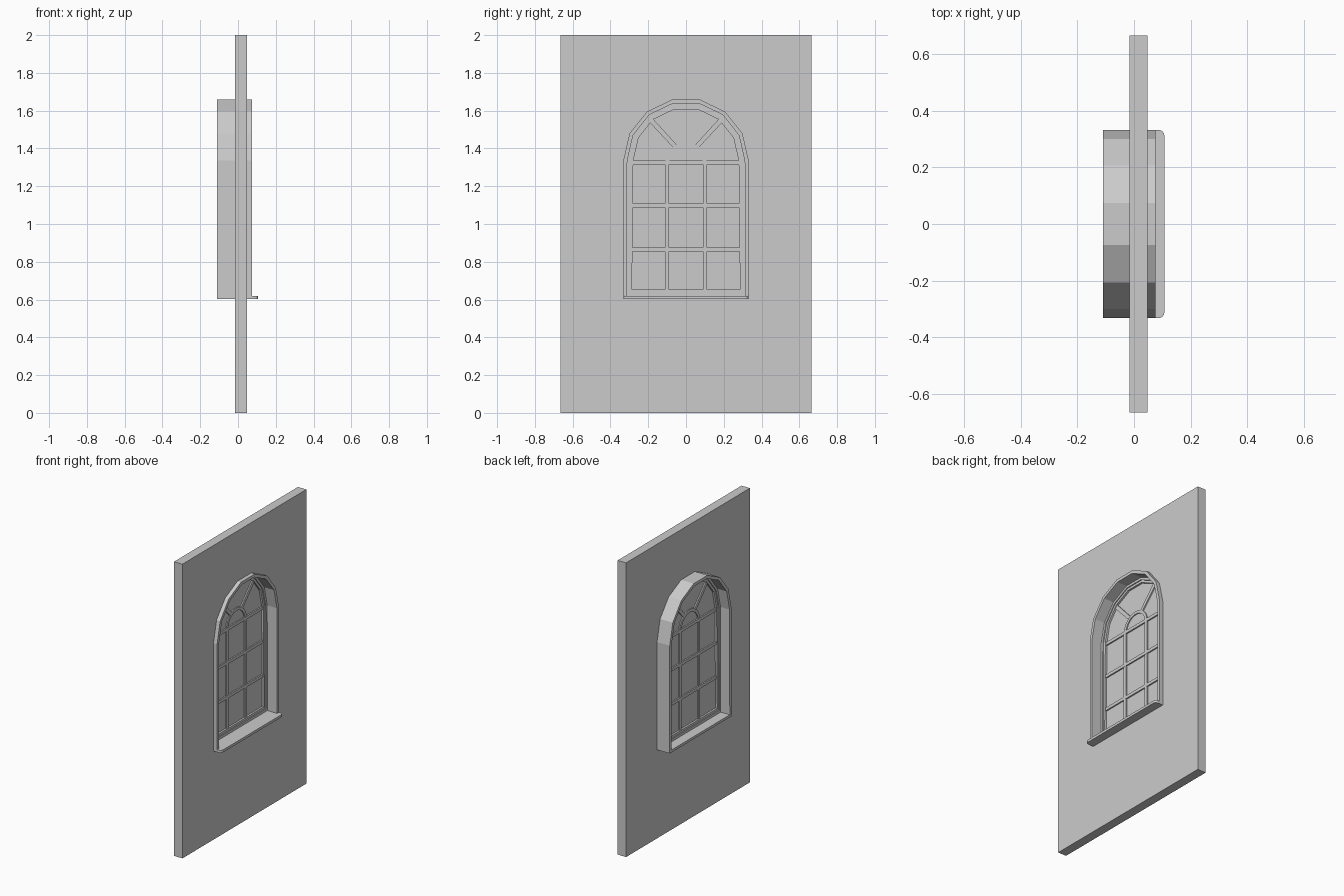
import bpy, bmesh
from math import sin, cos, pi

if "Cube" in bpy.data.objects:
    bpy.data.objects.remove(bpy.data.objects["Cube"])

ZC = 1.335          # spring line of the arch


def finish(name, bm):
    bmesh.ops.recalc_face_normals(bm, faces=bm.faces)
    me = bpy.data.meshes.new(name)
    bm.to_mesh(me)
    bm.free()
    ob = bpy.data.objects.new(name, me)
    bpy.context.collection.objects.link(ob)
    return ob


def arc(r, n, zc=ZC):
    return [(r * cos(pi * i / n), zc + r * sin(pi * i / n)) for i in range(n + 1)]


def arch(r, z0, half):
    return [(half, z0)] + arc(r, 7) + [(-half, z0)]


def prism(name, pts, x0, x1):
    """Extrude a (y, z) outline along x."""
    bm = bmesh.new()
    f = bm.faces.new([bm.verts.new((x0, y, z)) for y, z in pts])
    g = bmesh.ops.extrude_face_region(bm, geom=[f])["geom"]
    bmesh.ops.translate(bm, vec=(x1 - x0, 0, 0),
                        verts=[v for v in g if isinstance(v, bmesh.types.BMVert)])
    return finish(name, bm)


def ring(name, outer, inner, x0, x1, closed=True):
    """Frame between two matching (y, z) outlines, extruded along x."""
    bm = bmesh.new()
    loops = [[bm.verts.new((x, y, z)) for y, z in p]
             for p, x in ((outer, x0), (outer, x1), (inner, x1), (inner, x0))]
    n = len(outer)
    for i in range(n if closed else n - 1):
        j = (i + 1) % n
        for a, b in zip(loops, loops[1:] + loops[:1]):
            bm.faces.new((a[i], a[j], b[j], b[i]))
    if not closed:
        for e in (0, -1):
            bm.faces.new([l[e] for l in loops])
    return finish(name, bm)


def box(name, y0, y1, z0, z1, x0, x1):
    return prism(name, [(y0, z0), (y1, z0), (y1, z1), (y0, z1)], x0, x1)


# Nested arched outlines, from the outside in
o_casing = arch(0.332, 0.602, 0.332)
o_frame = arch(0.311, 0.619, 0.313)
o_sash = arch(0.295, 0.637, 0.299)
o_glass = arch(0.279, 0.653, 0.286)

# Wall with an arched opening
wall = box("wall", -0.665, 0.665, 0, 2, -0.015, 0.048)
cutter = prism("opening_cutter", arch(0.322, 0.61, 0.322), -0.3, 0.3)
cutter.hide_render = True
mod = wall.modifiers.new("opening", 'BOOLEAN')
mod.operation = 'DIFFERENCE'
mod.solver = 'EXACT'
mod.object = cutter
bpy.context.view_layer.objects.active = wall
bpy.ops.object.modifier_apply(modifier=mod.name)
bpy.data.objects.remove(cutter)

# Casing, window frame, sash and glass
ring("casing", o_casing, o_frame, -0.11, 0.075)
ring("window_frame", o_frame, o_sash, -0.042, 0.002)
ring("sash", o_sash, o_glass, -0.035, -0.005)
prism("glass", arch(0.285, 0.645, 0.291), -0.022, -0.018)

# Glazing bars
B0, B1 = -0.031, -0.009
for i, z in enumerate((0.854, 1.087, 1.315)):
    box(f"horizontal_bar_{i}", -0.287, 0.287, z, z + 0.021, B0, B1)
for s in (-1, 1):
    side = "left" if s < 0 else "right"
    box(f"vertical_bar_{side}", s * 0.09, s * 0.11, 0.645, 1.325, B0 + 0.001, B1 - 0.001)
    prism(f"spoke_{side}", [(s * 0.048, 1.418), (s * 0.067, 1.404),
                            (s * 0.194, 1.540), (s * 0.172, 1.554)], B0 + 0.001, B1 - 0.001)
ring("inner_arch_bar", arc(0.11, 12, 1.323), arc(0.09, 12, 1.323),
     B0 + 0.002, B1 - 0.002, closed=False)

# Projecting sill with rounded front corners
bm = bmesh.new()
r, w, tip = 0.02, 0.332, 0.107
outline = [(0.075, -w)]
outline += [(tip - r + r * sin(a), -w + r - r * cos(a)) for a in (i * pi / 8 for i in range(5))]
outline += [(x, -y) for x, y in reversed(outline)]
face = bm.faces.new([bm.verts.new((x, y, 0.602)) for x, y in outline])
geom = bmesh.ops.extrude_face_region(bm, geom=[face])["geom"]
bmesh.ops.translate(bm, vec=(0, 0, 0.017),
                    verts=[v for v in geom if isinstance(v, bmesh.types.BMVert)])
finish("sill", bm)
